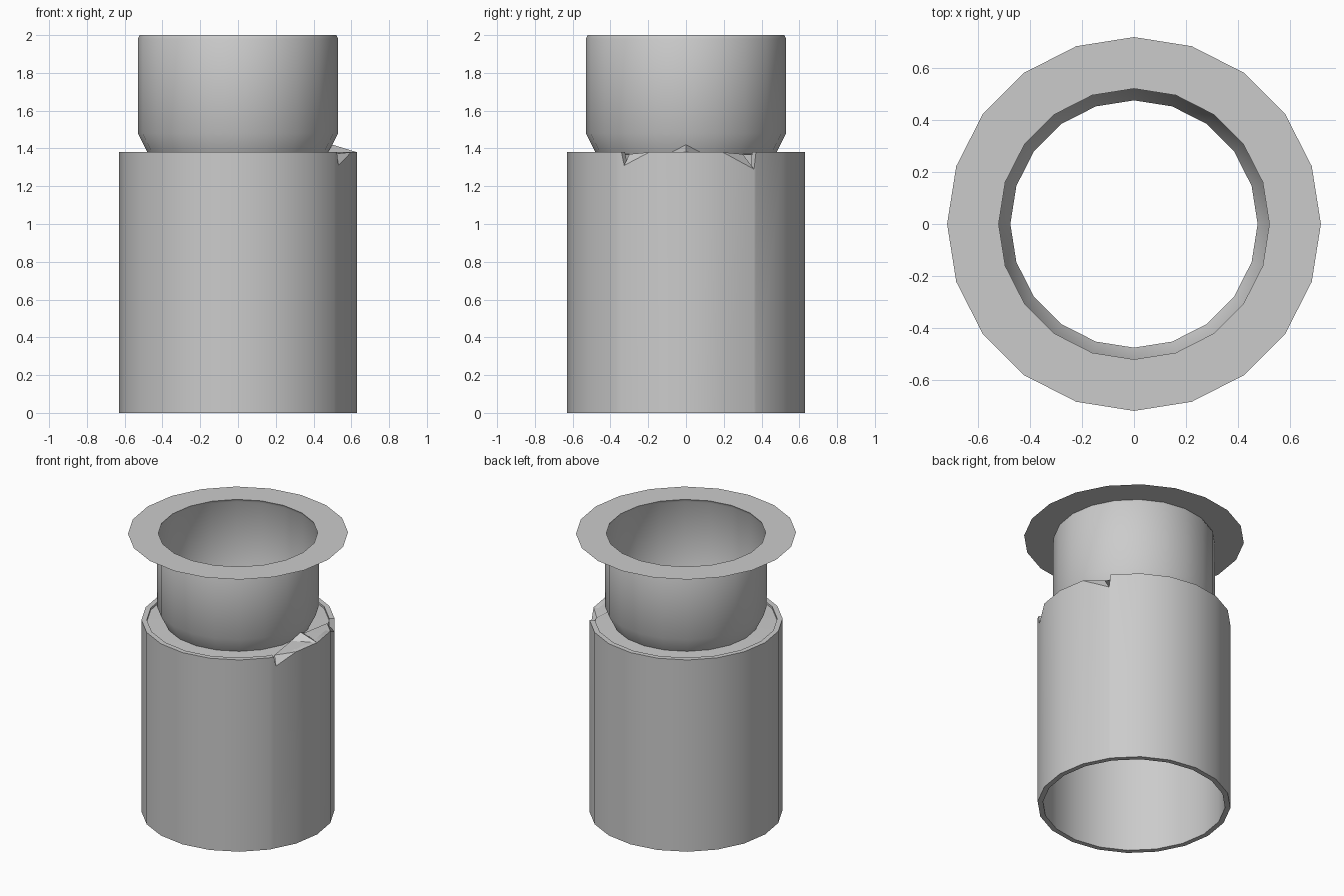
import bpy, bmesh, math
from math import cos, sin, radians

if "Cube" in bpy.data.objects:
    bpy.data.objects.remove(bpy.data.objects["Cube"])

SIDES = 20
STEP = 360 / SIDES


def point(r, deg, z):
    # point on a 20-sided outline, also between its corners
    k = r * cos(radians(STEP / 2)) / cos(radians(deg % STEP - STEP / 2))
    return (k * cos(radians(deg)), k * sin(radians(deg)), z)


def finish(name, bm, recalc=True):
    if recalc:
        bmesh.ops.recalc_face_normals(bm, faces=bm.faces)
    me = bpy.data.meshes.new(name)
    bm.to_mesh(me)
    bm.free()
    ob = bpy.data.objects.new(name, me)
    bpy.context.collection.objects.link(ob)
    bpy.ops.object.select_all(action='DESELECT')
    ob.select_set(True)
    bpy.context.view_layer.objects.active = ob
    bpy.ops.object.shade_smooth_by_angle(angle=radians(30))
    return ob


def loft(name, profile, angles, closed=False, dips=None):
    # turn an (r, z, is_rim) profile; dips lower the rim at given angles
    dips = dips or {}
    bm = bmesh.new()
    rings = [[bm.verts.new(point(r, a, z - (dips.get(a, 0) if rim else 0)))
              for a in angles] for r, z, rim in profile]
    pairs = list(zip(rings, rings[1:]))
    if closed:
        pairs.append((rings[-1], rings[0]))
    n = len(angles)
    for lo, hi in pairs:
        for i in range(n):
            j = (i + 1) % n
            bm.faces.new((lo[i], lo[j], hi[j], hi[i]))
    return finish(name, bm)


corners = [STEP * i for i in range(SIDES)]

# thick lower sleeve with two torn notches in its rim
tears = {328.4: 0.07, 35.0: 0.09}
sleeve_angles = sorted(corners + list(tears) + [326.9])
loft("lower_sleeve",
     [(0.63, 0, False), (0.63, 1.38, True), (0.595, 1.38, True), (0.595, 0, False)],
     sleeve_angles, closed=True, dips=tears)

# inner ledge, tapered neck and rolled lip
loft("neck", [(0.595, 1.365, False), (0.475, 1.37, False), (0.53, 1.48, False),
              (0.53, 1.98, False), (0.52, 2.0, False)], corners)

# flat top flange
loft("top_flange", [(0.52, 2.0, False), (0.718, 2.0, False)], corners)

# bent piece of the ledge between the notches
bm = bmesh.new()
peak = bm.verts.new((0.50, 0, 1.42))
mid = bm.verts.new((0.63, 0, 1.38))
for s, tip in ((-1, point(0.63, 328.4, 1.31)), (1, point(0.63, 35, 1.29))):
    near = bm.verts.new((0.475, s * 0.075, 1.38))
    inner = bm.verts.new((0.50, s * 0.30, 1.37))
    rim = bm.verts.new(point(0.63, s * 18, 1.38))
    end = bm.verts.new(tip)
    for f in ((peak, mid, near), (near, mid, rim), (near, rim, inner), (inner, rim, end)):
        bm.faces.new(f)
finish("bent_ledge_piece", bm)
